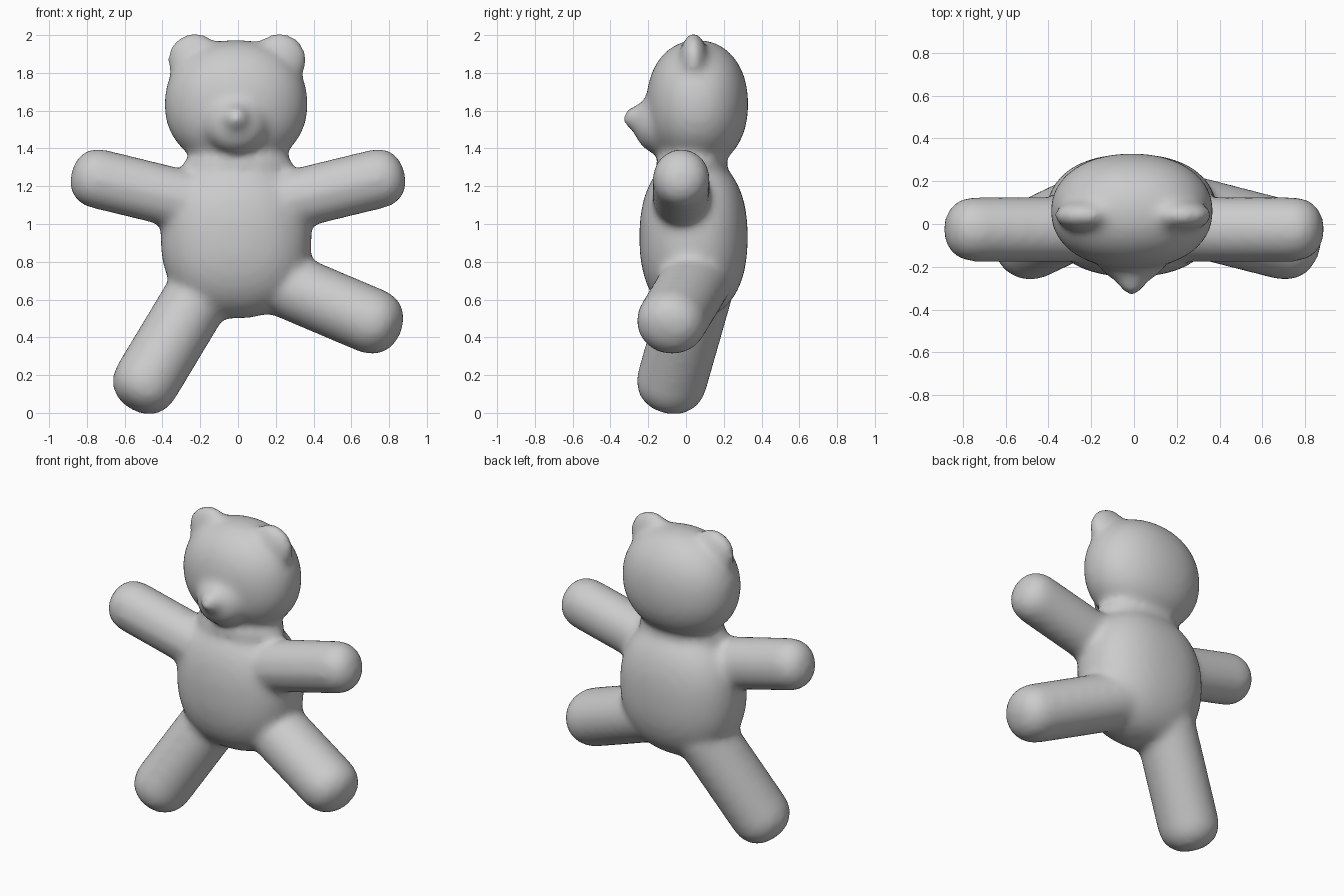
import bpy, bmesh
from mathutils import Vector, Matrix

if "Cube" in bpy.data.objects:
    bpy.data.objects.remove(bpy.data.objects["Cube"])

bm = bmesh.new()


def blob(center, radii, power=2.0, tilt=0.0):
    """Rounded ellipsoid; power above 2 makes it boxier."""
    geo = bmesh.ops.create_icosphere(bm, subdivisions=4, radius=1)
    rot = Matrix.Rotation(tilt, 3, 'Y')
    for v in geo['verts']:
        n = sum(abs(c) ** power for c in v.co) ** (1 / power)
        p = v.co / n
        v.co = rot @ Vector([p[i] * radii[i] for i in range(3)]) + Vector(center)


def limb(start, end, r_side, r_depth, power=2.4):
    """Capsule from start to end with a slightly blunt tip."""
    a, b = Vector(start), Vector(end)
    d = (b - a).normalized()
    side = d.cross(Vector((0, 1, 0))).normalized()
    depth = d.cross(side)
    geo = bmesh.ops.create_icosphere(bm, subdivisions=4, radius=1)
    for v in geo['verts']:
        x, y, z = v.co
        k = (x * x + y * y) ** 0.5
        n = (k ** power + abs(z) ** power) ** (1 / power)
        base = b if z > 0 else a
        v.co = base + (side * x * r_side + depth * y * r_depth + d * z * r_side) / n


# torso, neck and head
blob((-0.01, 0.04, 0.93), (0.40, 0.287, 0.43), 2.3)
blob((0, 0.03, 1.31), (0.29, 0.19, 0.12))
blob((-0.01, 0.06, 1.635), (0.38, 0.27, 0.34), 2.15)

# muzzle
blob((-0.01, -0.14, 1.53), (0.17, 0.14, 0.16))
blob((-0.01, -0.25, 1.56), (0.07, 0.085, 0.07))

# ears and arms
for s in (-1, 1):
    blob((s * 0.225 - 0.005, 0.04, 1.868), (0.145, 0.073, 0.145))
    limb((s * 0.25, -0.025, 1.12), (s * 0.727, -0.025, 1.236), 0.159, 0.152)

# legs, each at its own angle
limb((0.18, 0.06, 0.71), (0.695, -0.072, 0.492), 0.176, 0.188)
limb((-0.20, 0.06, 0.64), (-0.478, -0.072, 0.178), 0.178, 0.188)

mesh = bpy.data.meshes.new("plush_bear")
bm.to_mesh(mesh)
bm.free()
bear = bpy.data.objects.new("plush_bear", mesh)
bpy.context.collection.objects.link(bear)

# fuse the parts into one soft skin
fuse = bear.modifiers.new("fuse", 'REMESH')
fuse.mode = 'VOXEL'
fuse.voxel_size = 0.022
fuse.use_smooth_shade = True
soft = bear.modifiers.new("soften", 'SMOOTH')
soft.factor = 0.5
soft.iterations = 14
